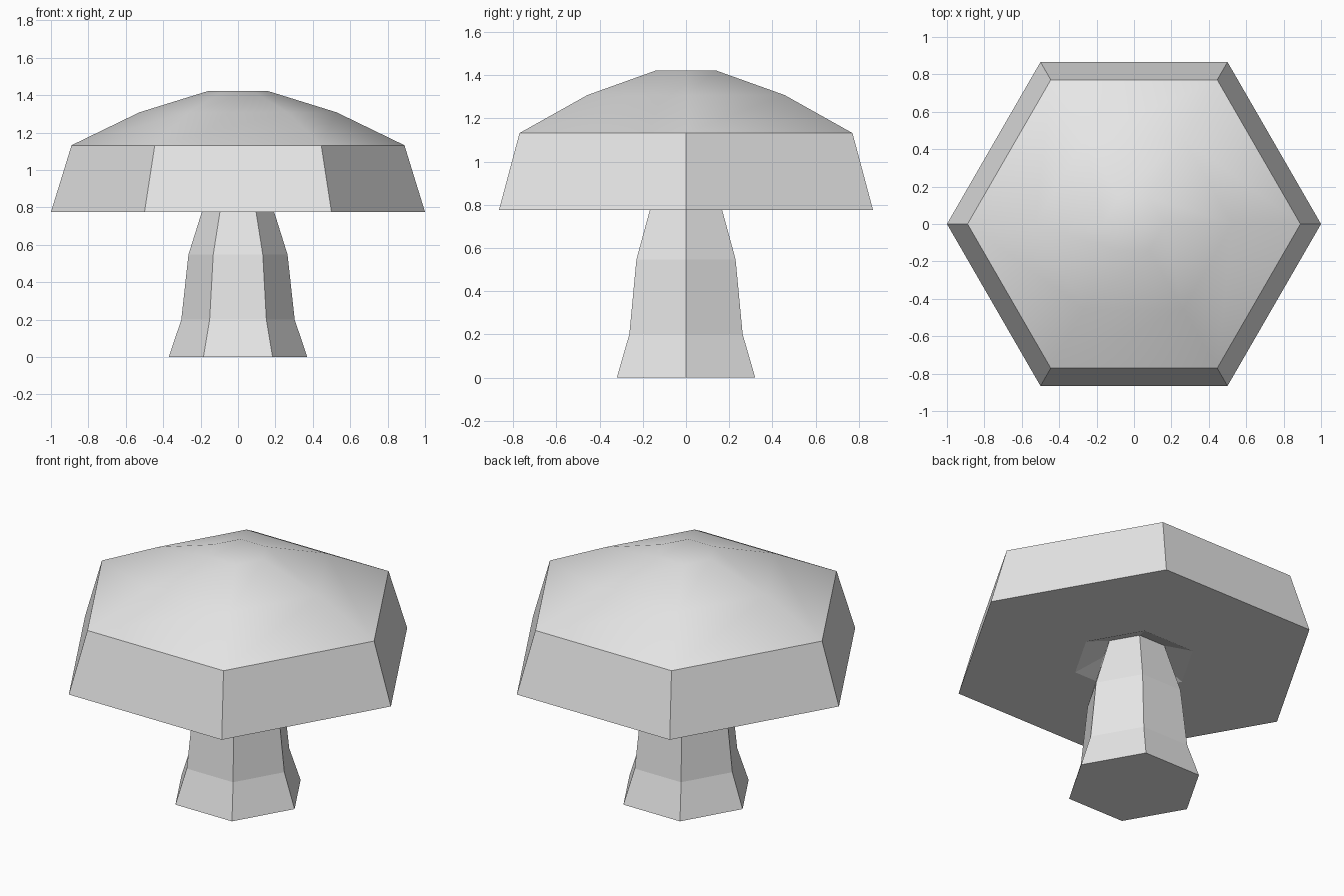
import bpy
import bmesh
from math import cos, sin, pi

SIDES = 6

cube = bpy.data.objects.get("Cube")
if cube:
    bpy.data.objects.remove(cube, do_unlink=True)

grey = bpy.data.materials.new("light grey")
grey.use_nodes = True
grey.diffuse_color = (0.8, 0.8, 0.8, 1)
bsdf = next(n for n in grey.node_tree.nodes if n.type == 'BSDF_PRINCIPLED')
bsdf.inputs["Base Color"].default_value = grey.diffuse_color


def hex_lathe(name, profile, cap_start=False, cap_end=False, smooth_above=None):
    """Turn a (radius, height) profile, listed bottom to top on its outside, into a hexagonal solid."""
    bm = bmesh.new()
    rings = [[bm.verts.new((r * cos(2 * pi * i / SIDES), r * sin(2 * pi * i / SIDES), z))
              for i in range(SIDES)] for r, z in profile]
    for low, high in zip(rings, rings[1:]):
        for i in range(SIDES):
            j = (i + 1) % SIDES
            bm.faces.new((low[i], low[j], high[j], high[i]))
    if cap_start:
        bm.faces.new(rings[0][::-1])
    if cap_end:
        bm.faces.new(rings[-1])
    if smooth_above is not None:
        for f in bm.faces:
            f.smooth = min(v.co.z for v in f.verts) > smooth_above
        for e in bm.edges:
            e.smooth = all(f.smooth for f in e.link_faces)
    mesh = bpy.data.meshes.new(name)
    bm.to_mesh(mesh)
    bm.free()
    mesh.materials.append(grey)
    obj = bpy.data.objects.new(name, mesh)
    bpy.context.collection.objects.link(obj)
    return obj


# Flared stem, flat shaded, tucked into the hollow under the cap
hex_lathe("mushroom_stem",
          [(0.37, 0), (0.303, 0.2), (0.265, 0.547), (0.173, 0.84)],
          cap_start=True)

# Cap: sloped hollow, flat underside, flat-faced rim and smooth dome
hex_lathe("mushroom_cap",
          [(0.173, 0.84), (0.335, 0.775), (1.0, 0.775), (0.89, 1.132),
           (0.527, 1.308), (0.163, 1.421)],
          cap_end=True, smooth_above=1.1)
